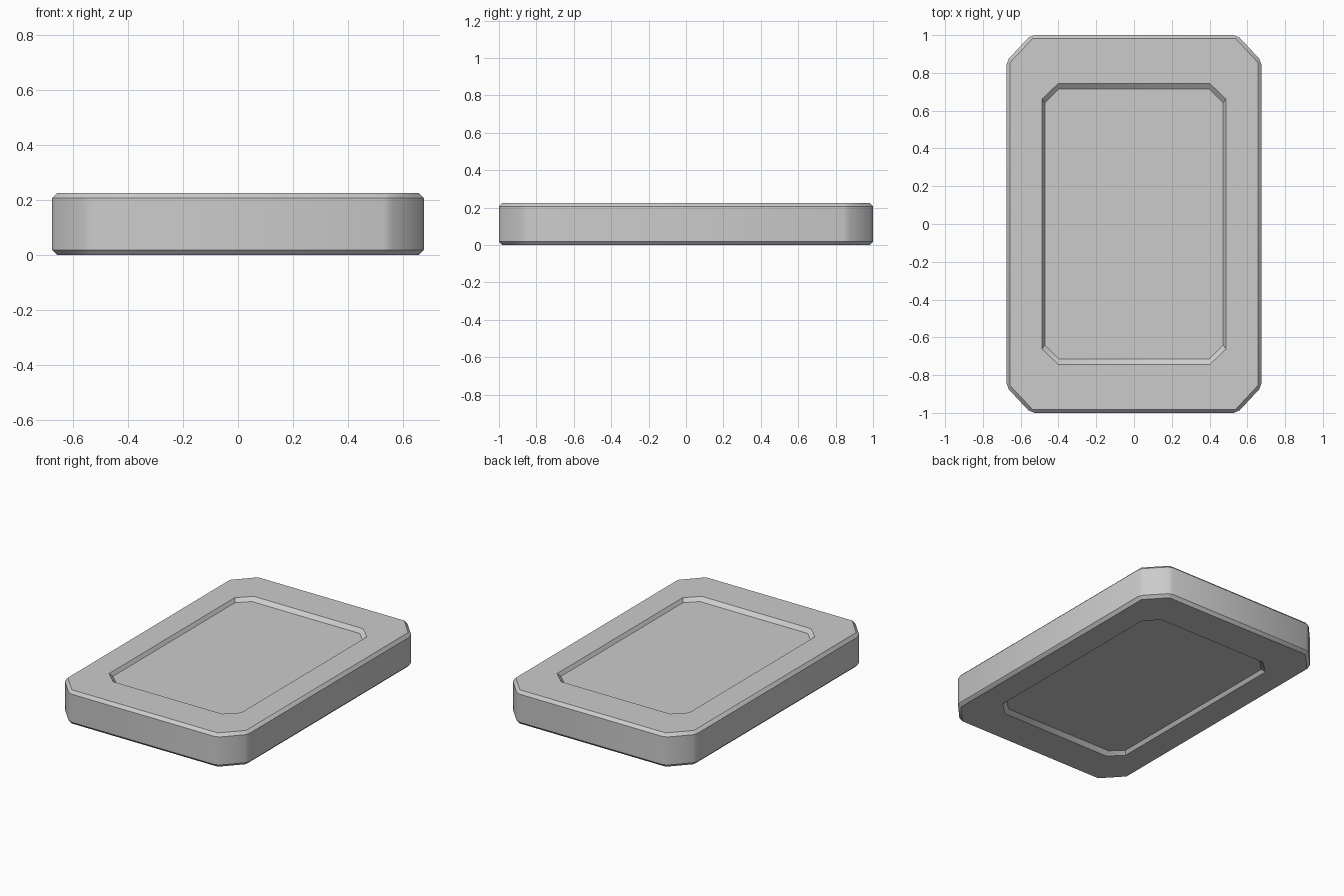
import bpy, bmesh

if "Cube" in bpy.data.objects:
    bpy.data.objects.remove(bpy.data.objects["Cube"])

H = 0.225      # slab thickness
DEPTH = 0.022  # recess depth


def octagon(bm, hx, hy, cx, cy, z):
    """Ring of a rectangle (half sizes hx, hy) with corners cut at cx, cy."""
    pts = [(cx, -hy), (hx, -cy), (hx, cy), (cx, hy),
           (-cx, hy), (-hx, cy), (-hx, -cy), (-cx, -hy)]
    return [bm.verts.new((x, y, z)) for x, y in pts]


OUTER = (0.676, 1.0, 0.547, 0.861)
RIM = (0.487, 0.743, 0.402, 0.662)
FLOOR = (0.472, 0.714, 0.398, 0.642)

# Loft: bottom recess floor, bottom rim, side wall, top rim, top recess floor
bm = bmesh.new()
rings = [octagon(bm, *size, z) for size, z in (
    (FLOOR, DEPTH), (RIM, 0), (OUTER, 0),
    (OUTER, H), (RIM, H), (FLOOR, H - DEPTH))]
for a, b in zip(rings, rings[1:]):
    for i in range(8):
        j = (i + 1) % 8
        bm.faces.new((a[i], a[j], b[j], b[i]))
bm.faces.new(rings[0][::-1])
bm.faces.new(rings[-1])
bmesh.ops.recalc_face_normals(bm, faces=bm.faces[:])

# Chamfer every edge of the outer shell
shell = set(rings[2] + rings[3])
edges = [e for e in bm.edges if all(v in shell for v in e.verts)]
bmesh.ops.bevel(bm, geom=edges, offset=0.019, offset_type='OFFSET',
                segments=1, profile=0.5, affect='EDGES')

mesh = bpy.data.meshes.new("recessed_slab")
bm.to_mesh(mesh)
bm.free()
slab = bpy.data.objects.new("recessed_slab", mesh)
bpy.context.collection.objects.link(slab)

# Soft corners, crisp rims
bpy.context.view_layer.objects.active = slab
slab.select_set(True)
bpy.ops.object.shade_smooth_by_angle(angle=0.52)
